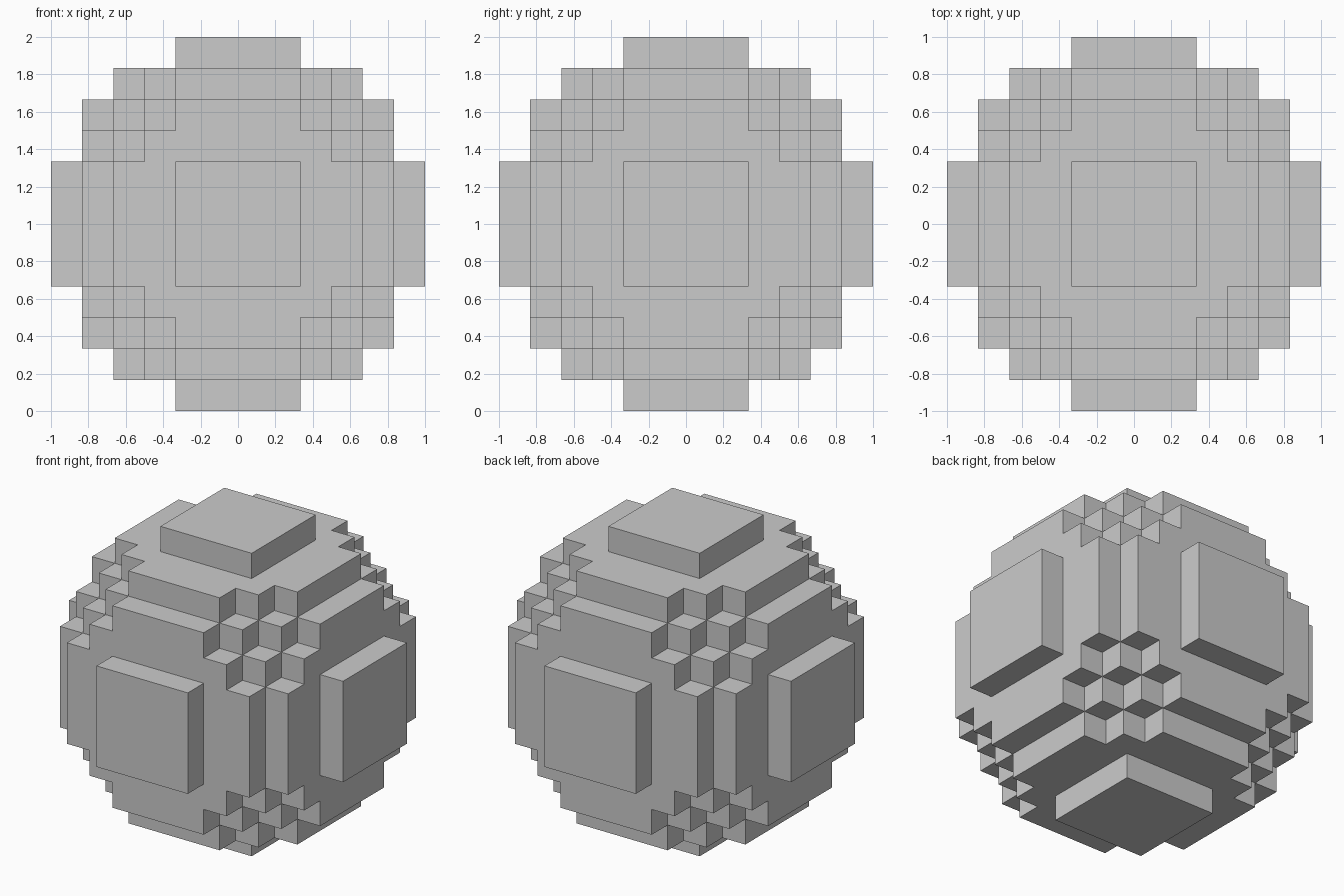
import bpy, bmesh
from mathutils import Vector

if "Cube" in bpy.data.objects:
    bpy.data.objects.remove(bpy.data.objects["Cube"])

N = 12                  # blocks across
S = 2.0 / N             # block size
R2 = (N / 2) ** 2       # squared radius in blocks


def solid(i, j, k):
    """A block is filled when its centre lies inside the sphere."""
    return sum((c + 0.5 - N / 2) ** 2 for c in (i, j, k)) <= R2


# Block sphere: only the exposed faces of each filled block
bm = bmesh.new()
for i in range(N):
    for j in range(N):
        for k in range(N):
            if not solid(i, j, k):
                continue
            centre = Vector((i, j, k)) + Vector((0.5, 0.5, 0.5))
            for axis in range(3):
                for sign in (-1, 1):
                    n = Vector((0, 0, 0))
                    n[axis] = sign
                    if solid(i + int(n.x), j + int(n.y), k + int(n.z)):
                        continue
                    u = Vector((0, 0, 0))
                    u[(axis + 1) % 3] = 0.5
                    v = n.cross(u)
                    mid = centre + n * 0.5
                    corners = (mid - u - v, mid + u - v, mid + u + v, mid - u + v)
                    bm.faces.new([bm.verts.new(c * S - Vector((1, 1, 0)))
                                  for c in corners])

# Weld the blocks into one closed shell
bmesh.ops.remove_doubles(bm, verts=bm.verts, dist=0.001)
bmesh.ops.recalc_face_normals(bm, faces=bm.faces)

mesh = bpy.data.meshes.new("block_sphere")
bm.to_mesh(mesh)
bm.free()
bpy.context.collection.objects.link(bpy.data.objects.new("block_sphere", mesh))
